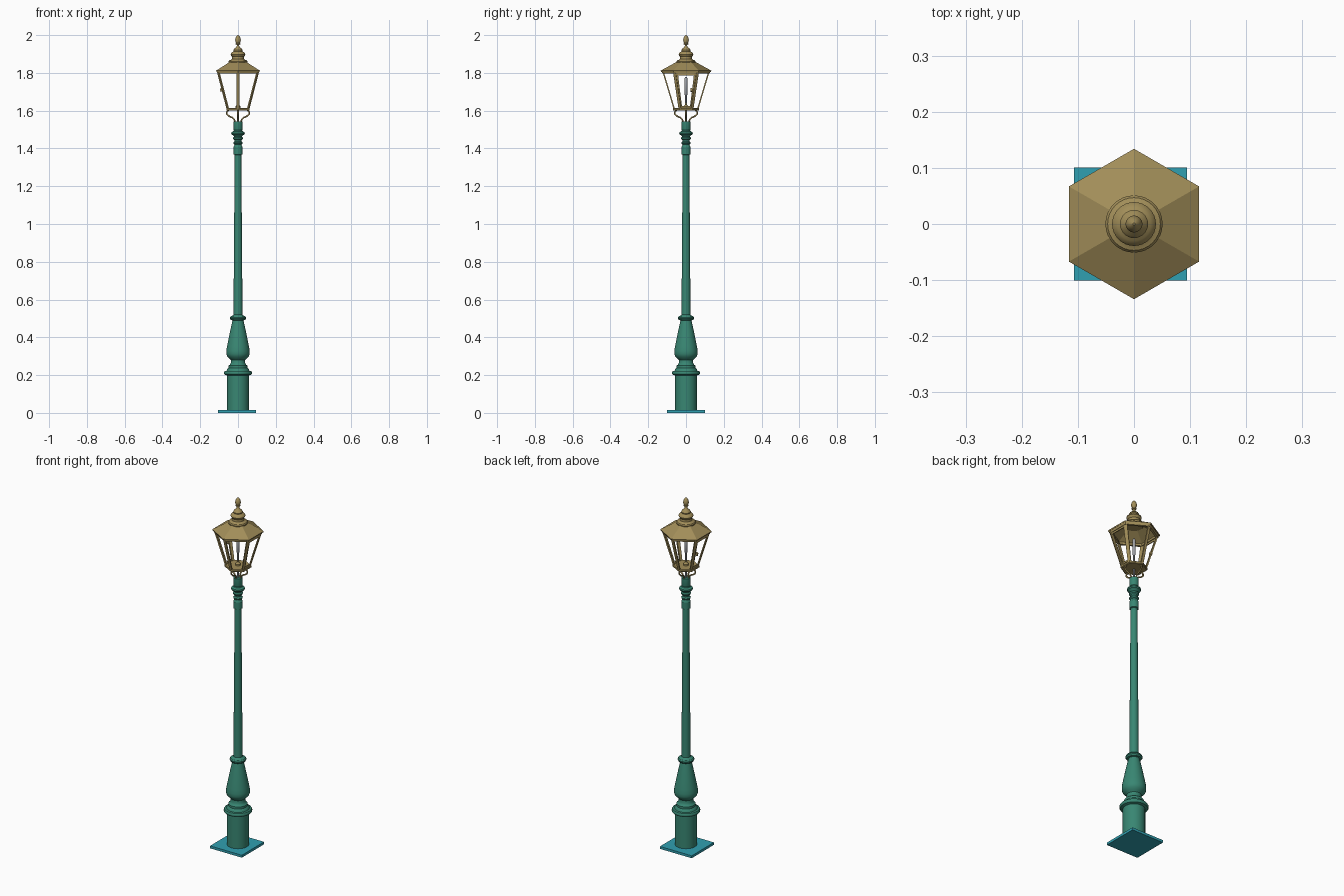
import bpy, math
from mathutils import Vector

if "Cube" in bpy.data.objects:
    bpy.data.objects.remove(bpy.data.objects["Cube"])


def material(name, rgb):
    m = bpy.data.materials.new(name)
    m.diffuse_color = (*rgb, 1)
    m.use_nodes = True
    m.node_tree.nodes["Principled BSDF"].inputs["Base Color"].default_value = m.diffuse_color
    return m


GOLD = material("aged_brass", (0.36, 0.27, 0.10))
GREEN = material("green_paint", (0.04, 0.24, 0.17))
TEAL = material("teal_paint", (0.03, 0.35, 0.44))
GREY = material("grey_metal", (0.35, 0.36, 0.38))


def add(name, verts, faces, mat, smooth=False):
    me = bpy.data.meshes.new(name)
    me.from_pydata([tuple(v) for v in verts], [], faces)
    me.materials.append(mat)
    ob = bpy.data.objects.new(name, me)
    bpy.context.collection.objects.link(ob)
    if smooth:
        bpy.ops.object.select_all(action='DESELECT')
        ob.select_set(True)
        bpy.context.view_layer.objects.active = ob
        bpy.ops.object.shade_smooth_by_angle(angle=math.radians(35))
    return ob


def lathe(name, profile, mat, n=32, smooth=True, closed=False, phase=0.0):
    """Revolve (radius, z) points; capped ends, or a closed ring section."""
    verts, faces = [], []
    for r, z in profile:
        for i in range(n):
            a = phase + 2 * math.pi * i / n
            verts.append((r * math.cos(a), r * math.sin(a), z))
    k = len(profile)
    for j in range(k if closed else k - 1):
        a, b = j * n, ((j + 1) % k) * n
        for i in range(n):
            i2 = (i + 1) % n
            faces.append((a + i, a + i2, b + i2, b + i))
    if not closed:
        faces.append(tuple(reversed(range(n))))
        faces.append(tuple(range((k - 1) * n, k * n)))
    return add(name, verts, faces, mat, smooth)


def beam(name, p, q, w, d, out, mat):
    """Box from p to q, d deep along the outward direction, w wide across."""
    p, q = Vector(p), Vector(q)
    t = (q - p).normalized()
    side = t.cross(Vector(out)).normalized()
    o = side.cross(t).normalized()
    verts = [e + side * w / 2 * s + o * d / 2 * u
             for e in (p, q) for s, u in ((-1, -1), (1, -1), (1, 1), (-1, 1))]
    faces = [(3, 2, 1, 0), (4, 5, 6, 7)] + \
            [(i, (i + 1) % 4, 4 + (i + 1) % 4, 4 + i) for i in range(4)]
    return add(name, verts, faces, mat)


def polar(r, deg, z):
    a = math.radians(deg)
    return Vector((r * math.cos(a), r * math.sin(a), z))


# Square base plate
beam("base_plate", (-0.006, 0, 0), (-0.006, 0, 0.014), 0.201, 0.201, (0, 1, 0), TEAL)

# Pedestal with mouldings and vase
lathe("pedestal", [
    (0.057, 0.014), (0.057, 0.198), (0.070, 0.202), (0.074, 0.208), (0.074, 0.214),
    (0.070, 0.221), (0.060, 0.223), (0.057, 0.232), (0.050, 0.238), (0.050, 0.250),
    (0.044, 0.254), (0.038, 0.264), (0.038, 0.280), (0.046, 0.288), (0.057, 0.298),
    (0.062, 0.312), (0.062, 0.328), (0.058, 0.352), (0.050, 0.392), (0.041, 0.436),
    (0.033, 0.472), (0.029, 0.490), (0.038, 0.492), (0.043, 0.499), (0.043, 0.505),
    (0.038, 0.512), (0.028, 0.515), (0.024, 0.520)], GREEN, 40)

# Tapering shaft
lathe("shaft", [(0.024, 0.515), (0.0175, 1.372)], GREEN)

# Collar and rings at the top of the post
lathe("post_collar", [
    (0.018, 1.366), (0.024, 1.369), (0.024, 1.408), (0.021, 1.412), (0.019, 1.420),
    (0.024, 1.425), (0.025, 1.431), (0.019, 1.437), (0.019, 1.444), (0.025, 1.450),
    (0.026, 1.457), (0.021, 1.463), (0.024, 1.468), (0.034, 1.474), (0.036, 1.480),
    (0.034, 1.486), (0.024, 1.492), (0.022, 1.497), (0.024, 1.502), (0.024, 1.543)], GREEN)

# Four curved arms carrying the lantern
for k in range(4):
    cu = bpy.data.curves.new("support_arm", 'CURVE')
    cu.dimensions = '3D'
    cu.bevel_depth = 0.0042
    cu.bevel_resolution = 2
    cu.resolution_u = 6
    sp = cu.splines.new('BEZIER')
    pts = [(0.014, 1.538), (0.026, 1.560), (0.047, 1.571), (0.060, 1.588), (0.050, 1.604)]
    sp.bezier_points.add(len(pts) - 1)
    for bp, (r, z) in zip(sp.bezier_points, pts):
        bp.co = polar(r, 90 * k, z)
        bp.handle_left_type = bp.handle_right_type = 'AUTO'
    cu.materials.append(GOLD)
    arm = bpy.data.objects.new("support_arm_%d" % k, cu)
    bpy.context.collection.objects.link(arm)
    bpy.ops.object.select_all(action='DESELECT')
    arm.select_set(True)
    bpy.context.view_layer.objects.active = arm
    bpy.ops.object.convert(target='MESH')

# Hexagonal lantern floor and top rail
PH = math.radians(30)
lathe("lantern_floor", [(0.066, 1.600), (0.070, 1.603), (0.070, 1.611), (0.066, 1.614)],
      GOLD, 6, False, phase=PH)
lathe("top_rail", [(0.125, 1.796), (0.128, 1.810), (0.114, 1.810), (0.111, 1.796)],
      GOLD, 6, False, True, PH)

# Six slanted corner posts
for k in range(6):
    a = 30 + 60 * k
    beam("corner_post_%d" % k, polar(0.062, a, 1.608), polar(0.121, a, 1.806),
         0.015, 0.007, polar(1, a, 0), GOLD)

# Glazing frames on the two side faces
for s, nm in ((-1, "left"), (1, "right")):
    def on_face(y, t):
        return Vector((s * (0.055 + 0.050 * t), y, 1.612 + 0.186 * t))
    for e in (-1, 1):
        beam("%s_frame_stile" % nm, on_face(e * 0.025, 0), on_face(e * 0.048, 1),
             0.010, 0.005, (s, 0, 0), GOLD)
    for t, h in ((0.04, 0.026), (0.96, 0.052)):
        beam("%s_frame_rail" % nm, on_face(-h, t), on_face(h, t), 0.010, 0.005, (s, 0, 0), GOLD)

# Small door latch on the left face
beam("door_latch", (-0.080, 0.028, 1.712), (-0.094, 0.028, 1.708), 0.008, 0.018, (0, 0, 1), GOLD)

# Hollow hexagonal roof
lathe("roof", [(0.132, 1.806), (0.134, 1.812), (0.050, 1.858), (0.046, 1.853)],
      GOLD, 6, False, True, PH)

# Stepped vent and finial
lathe("vent_cap", [
    (0.044, 1.848), (0.050, 1.853), (0.051, 1.860), (0.047, 1.866), (0.038, 1.869),
    (0.032, 1.874), (0.031, 1.886), (0.037, 1.892), (0.039, 1.898), (0.037, 1.904),
    (0.030, 1.910), (0.024, 1.914), (0.025, 1.920), (0.021, 1.927), (0.012, 1.934),
    (0.007, 1.941), (0.006, 1.947), (0.012, 1.951), (0.012, 1.955), (0.010, 1.957),
    (0.014, 1.966), (0.015, 1.974), (0.013, 1.984), (0.008, 1.994), (0.002, 2.0)], GOLD)

# Feed pipe, burner and lamp inside the lantern
lathe("feed_pipe", [(0.004, 1.540), (0.004, 1.685)], GREY, 12)
lathe("burner", [(0.014, 1.613), (0.014, 1.622), (0.006, 1.632), (0.006, 1.640)], GOLD, 16)
lathe("lamp_mantle", [(0.004, 1.680), (0.008, 1.686), (0.008, 1.770), (0.004, 1.778)], GREY, 16)
